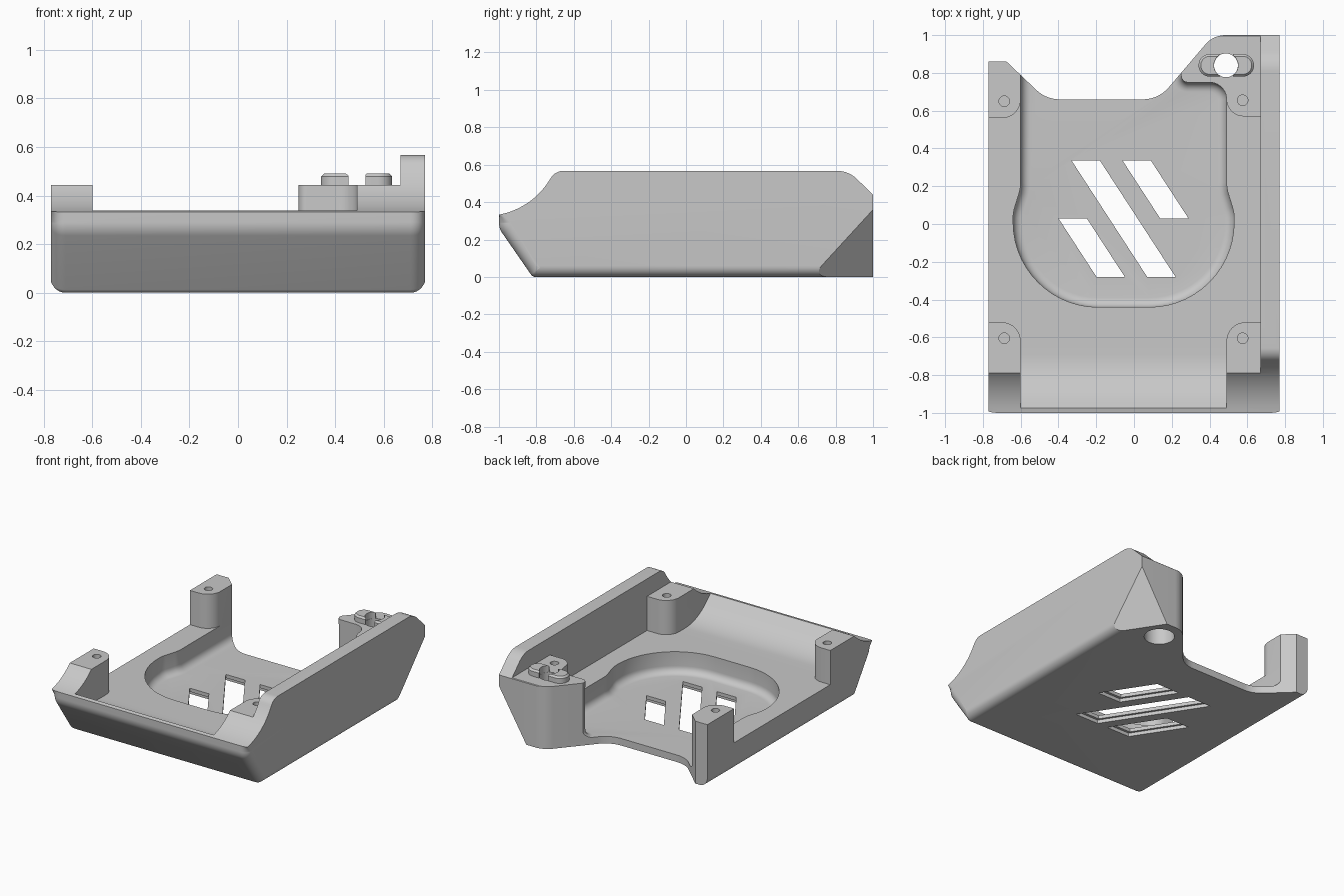
import bpy, bmesh, math
from mathutils import Vector

if "Cube" in bpy.data.objects:
    bpy.data.objects.remove(bpy.data.objects["Cube"], do_unlink=True)

FLOOR, POCKET, POST, CLIP = 0.2, 0.05, 0.443, 0.49

grey = bpy.data.materials.new("plain grey")
grey.use_nodes = True
grey.diffuse_color = (0.58, 0.58, 0.58, 1)
grey.node_tree.nodes["Principled BSDF"].inputs["Base Color"].default_value = (0.58, 0.58, 0.58, 1)


def rounded(corners, steps=10):
    """Outline from (a, b) or (a, b, radius) corners, with arcs at the radii."""
    out = []
    for i, c in enumerate(corners):
        p = Vector(c[:2])
        if len(c) == 2:
            out.append(p)
            continue
        d0 = (Vector(corners[i - 1][:2]) - p).normalized()
        d1 = (Vector(corners[(i + 1) % len(corners)][:2]) - p).normalized()
        half = d0.angle(d1) / 2
        centre = p + (d0 + d1).normalized() * c[2] / math.sin(half)
        reach = c[2] / math.tan(half)
        start, end = p + d0 * reach - centre, p + d1 * reach - centre
        sweep = start.angle(end)
        for k in range(steps + 1):
            t = k / steps
            out.append(centre + (start * math.sin((1 - t) * sweep)
                                 + end * math.sin(t * sweep)) / math.sin(sweep))
    return out


def circle(x, y, r, n=40):
    return [Vector((x + r * math.cos(math.tau * i / n), y + r * math.sin(math.tau * i / n)))
            for i in range(n)]


def prism(name, outline, lo, hi, axis="z", fillet=0.0, segments=6, where=None):
    """Extrude an outline along an axis; fillet rounds the edges picked by where."""
    place = {"x": lambda p, h: (h, p[0], p[1]),
             "z": lambda p, h: (p[0], p[1], h)}[axis]
    bm = bmesh.new()
    ends = [[bm.verts.new(place(p, h)) for p in outline] for h in (lo, hi)]
    for ring in ends:
        bm.faces.new(ring)
    n = len(outline)
    for i in range(n):
        j = (i + 1) % n
        bm.faces.new((ends[0][i], ends[0][j], ends[1][j], ends[1][i]))
    bmesh.ops.recalc_face_normals(bm, faces=bm.faces)
    if where:
        edges = [e for e in bm.edges if where(e.verts[0].co, e.verts[1].co)]
        bmesh.ops.bevel(bm, geom=edges, offset=fillet, segments=segments,
                        profile=0.5, affect="EDGES")
    mesh = bpy.data.meshes.new(name)
    bm.to_mesh(mesh)
    bm.free()
    mesh.materials.append(grey)
    obj = bpy.data.objects.new(name, mesh)
    bpy.context.collection.objects.link(obj)
    return obj


def combine(target, tool, operation="DIFFERENCE"):
    mod = target.modifiers.new("cut", "BOOLEAN")
    mod.operation, mod.solver, mod.object = operation, "EXACT", tool
    bpy.context.view_layer.objects.active = target
    bpy.ops.object.modifier_apply(modifier=mod.name)
    bpy.data.objects.remove(tool, do_unlink=True)


# Outer envelope: side profile with rounded lower rims, trimmed by the plan outline
LIP = 0.333
side = rounded([
    (-0.82, 0, 0.03), (1.1, 0), (1.1, 0.34), (0.87, 0.567, 0.15), (-0.7, 0.567, 0.08),
    (-0.82, 0.37, 0.4), (-1, LIP), (-1, 0.26, 0.1)])
tray = prism("tray_body", side, -0.77, 0.77, "x", 0.06, 8,
             lambda p, q: p.x == q.x and max(p.z, q.z) < LIP + 0.001 and min(p.y, q.y) < 1)
plan = rounded([
    (-1, -1.2), (1, -1.2), (1, 1), (0.42, 1, 0.14), (0.13, 0.66, 0.18),
    (-0.465, 0.66, 0.18), (-0.675, 0.86), (-1, 0.86)])
combine(tray, prism("plan_trim", plan, -0.2, 0.8), "INTERSECT")

# Slanted cut under the rear left corner
a, b, c = Vector((0.77, 1, 0.36)), Vector((0.77, 0.67, 0)), Vector((0.555, 1, 0))
normal = (b - a).cross(c - a).normalized()
if normal.z > 0:
    normal.negate()
bm = bmesh.new()
bm.from_mesh(tray.data)
bmesh.ops.bisect_plane(bm, geom=bm.verts[:] + bm.edges[:] + bm.faces[:],
                       plane_co=a, plane_no=normal, clear_outer=True)
bmesh.ops.holes_fill(bm, edges=[e for e in bm.edges if e.is_boundary], sides=0)
bmesh.ops.recalc_face_normals(bm, faces=bm.faces)
bm.to_mesh(tray.data)
bm.free()

# Open space above the posts, leaving the tall side wall
combine(tray, prism("upper_space", [(-1, -1.5), (0.67, -1.5), (0.67, 1.5), (-1, 1.5)], POST, 1))

# Tray cavity around the four posts, with a curved slope at the front
boss_edge = [(0.49, 0.75, 0.09), (0.25, 0.75, 0.035), (0.25, 0.8), (0.1, 1.3)]
cavity = prism("cavity", rounded([
    (-0.6, -1.3), (0.49, -1.3), (0.49, -0.52, 0.1), (0.67, -0.52), (0.67, 0.57),
    (0.49, 0.57, 0.09)] + boss_edge + [
    (-0.6, 1.3), (-0.6, 0.56, 0.1), (-1, 0.56), (-1, -0.52), (-0.6, -0.52, 0.1)]), 0.02, 1.2)
slope = rounded([(-1.11, 0.47), (-0.83, FLOOR, 0.35), (1.5, FLOOR), (1.5, 1.5), (-1.11, 1.5)])
combine(cavity, prism("slope", slope, -1.4, 1.4, "x"), "INTERSECT")
combine(tray, cavity)

# Round pocket in the floor, open at the back
pocket = rounded([
    (-0.6, 1.3), (-0.6, 0.19, 0.2), (-0.64, 0.06, 0.2), (-0.64, -0.44, 0.45),
    (0.53, -0.44, 0.45), (0.53, 0.06, 0.2), (0.49, 0.19, 0.2)] + boss_edge, 14)
combine(tray, prism("pocket", pocket, POCKET, 0.4, fillet=0.05,
                    where=lambda p, q: max(p.z, q.z) < POCKET + 0.001))

# Slanted vents, wider underneath
LEAN = 0.65
for x, top, bottom in ((-0.33, 0.335, -0.28), (-0.06, 0.335, 0.03), (-0.4, 0.03, -0.28)):
    for grow, height in ((0, 0.3), (0.018, 0.025)):
        hi, lo = top + grow, bottom - grow
        x_hi, x_lo = x - LEAN * grow, x + LEAN * (top - lo)
        w = 0.15 + grow
        combine(tray, prism("vent", [(x_hi - grow, hi), (x_hi + w, hi),
                                     (x_lo + w, lo), (x_lo - grow, lo)], -0.1, height))

# Screw holes in the posts
for x, y in ((-0.687, 0.65), (0.575, 0.655), (-0.687, -0.605), (0.575, -0.605)):
    combine(tray, prism("screw_hole", circle(x, y, 0.028, 24), 0.25, 0.6))

# Cable hole through the rear boss, with a counterbore below
HX, HY = 0.487, 0.84
combine(tray, prism("cable_hole", circle(HX, HY, 0.063), -0.1, 0.7))
combine(tray, prism("counterbore", circle(HX, HY, 0.1), -0.1, 0.25))

# Two raised clips beside the cable hole
clips = prism("hole_clips", rounded([
    (0.342, 0.78, 0.059), (0.635, 0.78, 0.059), (0.635, 0.9, 0.059), (0.342, 0.9, 0.059)]),
    POST - 0.005, CLIP, fillet=0.012, segments=1,
    where=lambda p, q: min(p.z, q.z) > CLIP - 0.001)
combine(clips, prism("clip_gap", [(0.455, 0.7), (0.525, 0.7), (0.525, 1), (0.455, 1)], 0.3, 0.6))
combine(clips, prism("clip_bore", circle(HX, HY, 0.064), 0.3, 0.6))

# Smooth curves, sharp edges
for obj in (tray, clips):
    bpy.ops.object.select_all(action="DESELECT")
    obj.select_set(True)
    bpy.context.view_layer.objects.active = obj
    bpy.ops.object.shade_smooth_by_angle(angle=math.radians(25))
